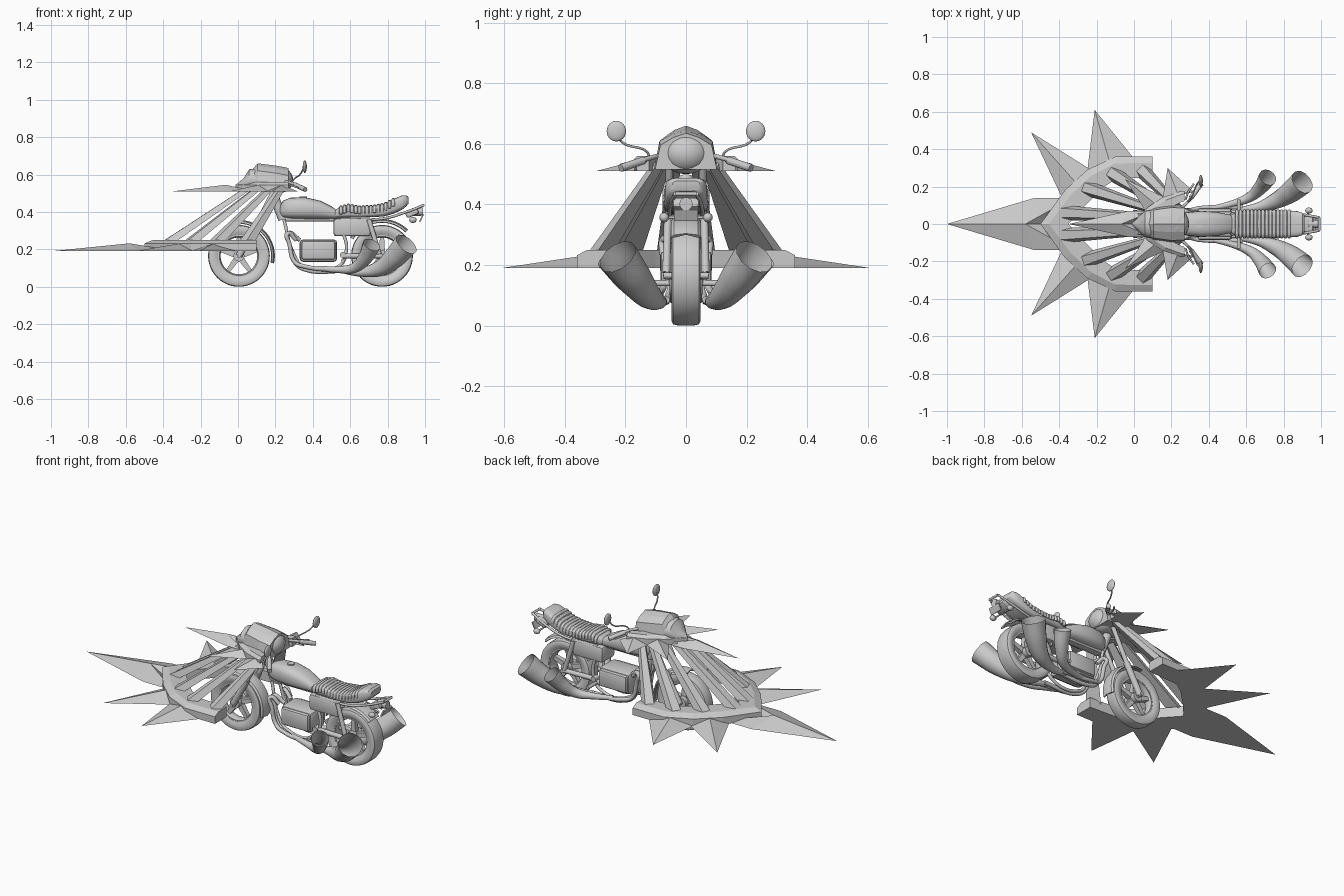
import bpy, bmesh, math
from mathutils import Vector, Matrix

C = bpy.context.scene.collection
FW, RW = Vector((0.005, 0, 0.165)), Vector((0.77, 0, 0.165))

def finish(name, bm, smooth=True):
    bmesh.ops.remove_doubles(bm, verts=bm.verts, dist=1e-5)
    bmesh.ops.recalc_face_normals(bm, faces=bm.faces)
    me = bpy.data.meshes.new(name)
    bm.to_mesh(me); bm.free()
    if smooth:
        me.shade_smooth()
        me.set_sharp_from_angle(angle=math.radians(35))
    ob = bpy.data.objects.new(name, me)
    C.objects.link(ob)
    return ob

def loft(name, rings, loop=False, smooth=True):
    bm = bmesh.new()
    vs = [[bm.verts.new(p) for p in r] for r in rings]
    n = len(vs[0])
    for a, b in zip(vs, vs[1:] + vs[:1] if loop else vs[1:]):
        for i in range(n):
            bm.faces.new((a[i], a[(i+1) % n], b[(i+1) % n], b[i]))
    if not loop:
        bm.faces.new(vs[0]); bm.faces.new(vs[-1])
    return finish(name, bm, smooth)

def arc(name, centre, prof, a0=0, a1=360, n=48):
    # revolve a closed (radius, y) profile about a wheel axle
    full = a1 - a0 == 360
    angs = [math.radians(a0 + (a1-a0)*i/n) for i in range(n if full else n+1)]
    return loft(name, [[centre + Vector((r*math.cos(t), y, r*math.sin(t))) for r, y in prof] for t in angs], full)

def body(name, secs, e=3, n=24):
    # rounded cross-sections (x, half width, bottom, top) along the bike
    rings = []
    for x, w, z0, z1 in secs:
        r = []
        for i in range(n):
            t = 2*math.pi*i/n
            c, s = math.cos(t), math.sin(t)
            f = lambda v: math.copysign(abs(v)**(2/e), v)
            r.append((x, w*f(c), (z0+z1)/2 + (z1-z0)/2*f(s)))
        rings.append(r)
    return loft(name, rings)

def tube(name, pts, r, curved=True, caps=True):
    rs = r if isinstance(r, (list, tuple)) else [r]*len(pts)
    cu = bpy.data.curves.new(name, 'CURVE')
    cu.dimensions, cu.bevel_depth, cu.bevel_resolution = '3D', 1.0, 4
    cu.use_fill_caps, cu.resolution_u = caps, 6
    sp = cu.splines.new('BEZIER' if curved else 'POLY')
    P = sp.bezier_points if curved else sp.points
    P.add(len(pts)-1)
    for q, p, k in zip(P, pts, rs):
        q.co = p if curved else (*p, 1)
        q.radius = k
        if curved:
            q.handle_left_type = q.handle_right_type = 'AUTO'
    ob = bpy.data.objects.new(name, cu)
    C.objects.link(ob)
    return ob

def box(name, c, s, bevel=0.0, rot=0.0):
    bm = bmesh.new()
    M = Matrix.Translation(c) @ Matrix.Rotation(rot, 4, 'Y') @ Matrix.Diagonal((*s, 1))
    bmesh.ops.create_cube(bm, size=1, matrix=M)
    if bevel:
        bmesh.ops.bevel(bm, geom=bm.edges[:], offset=bevel, segments=2, profile=0.5, affect='EDGES')
    return finish(name, bm)

def ball(name, c, s):
    bm = bmesh.new()
    bmesh.ops.create_uvsphere(bm, u_segments=20, v_segments=12, radius=1,
                              matrix=Matrix.Translation(c) @ Matrix.Diagonal((*s, 1)))
    return finish(name, bm)

# Wheels: tyre, rim, hub, brake disc, five broad spokes
for label, c, w in (("front", FW, 0.037), ("rear", RW, 0.048)):
    arc(label+"_tyre", c, [(0.112, -w*0.75), (0.13, -w*0.97), (0.15, -w), (0.161, -w*0.88), (0.165, -w*0.5),
                           (0.165, w*0.5), (0.161, w*0.88), (0.15, w), (0.13, w*0.97), (0.112, w*0.75)])
    k = w*0.72
    arc(label+"_rim", c, [(0.116, -k), (0.105, -k), (0.098, -k*0.4), (0.098, k*0.4), (0.105, k), (0.116, k)])
    tube(label+"_hub", [c+Vector((0, -0.04, 0)), c+Vector((0, 0.04, 0))], 0.03, False)
    tube(label+"_axle", [c+Vector((0, -0.075, 0)), c+Vector((0, 0.075, 0))], 0.01, False)
    for i in range(5):
        a = 2*math.pi*i/5 + math.pi/2
        u, v = Vector((math.cos(a), 0, math.sin(a))), Vector((-math.sin(a), 0, math.cos(a)))
        y = Vector((0, 0.014, 0))
        loft(label+"_spoke", [[c+u*r+v*h+y, c+u*r-v*h+y, c+u*r-v*h-y, c+u*r+v*h-y] for r, h in ((0.02, 0.016), (0.104, 0.011))])

# Fenders
def fender(name, c, r, w, a0, a1):
    arc(name, c, [(r-0.01, -w), (r, -w*0.8), (r+0.007, 0), (r, w*0.8), (r-0.01, w),
                  (r-0.013, w*0.8), (r+0.001, 0), (r-0.013, -w*0.8)], a0, a1, 24)
fender("front_fender", FW, 0.185, 0.043, -12, 100)
fender("rear_fender", RW, 0.19, 0.05, 45, 150)

# Tank, seat, side panels, engine
body("tank", [(0.225, 0.025, 0.385, 0.43), (0.24, 0.045, 0.37, 0.46), (0.28, 0.062, 0.365, 0.476), (0.36, 0.07, 0.362, 0.478),
              (0.44, 0.064, 0.362, 0.46), (0.5, 0.052, 0.362, 0.43), (0.535, 0.045, 0.365, 0.405)], 2.7)
tube("tank_cap", [(0.35, 0, 0.47), (0.35, 0, 0.483)], 0.02, False)
seat = [(0.515, 0.045, 0.37, 0.405), (0.54, 0.06, 0.37, 0.425), (0.59, 0.068, 0.37, 0.438), (0.65, 0.072, 0.37, 0.428),
        (0.72, 0.074, 0.372, 0.432), (0.78, 0.074, 0.376, 0.442), (0.83, 0.072, 0.39, 0.468), (0.875, 0.068, 0.41, 0.488),
        (0.9, 0.06, 0.43, 0.488), (0.912, 0.045, 0.445, 0.478)]
body("seat", seat, 4)
for i in range(15):
    x = 0.55 + 0.02*i
    a, b = next((a, b) for a, b in zip(seat, seat[1:]) if a[0] <= x <= b[0])
    z = a[3] + (b[3]-a[3])*(x-a[0])/(b[0]-a[0]) - 0.004
    tube("seat_rib", [(x, -0.069, z-0.035), (x, -0.064, z-0.008), (x, -0.03, z), (x, 0.03, z), (x, 0.064, z-0.008), (x, 0.069, z-0.035)], 0.009)
box("side_panels", (0.61, 0, 0.318), (0.2, 0.125, 0.095), 0.015)
box("engine", (0.43, 0, 0.193), (0.2, 0.14, 0.12), 0.018)
for s in (-1, 1):
    box("engine_cover", (0.43, s*0.065, 0.195), (0.18, 0.04, 0.1), 0.012)
    tube("engine_cap", [(0.56, s*0.04, 0.17), (0.56, s*0.075, 0.17)], 0.016, False)
box("backbone", (0.42, 0, 0.365), (0.36, 0.045, 0.03), 0.008)
tube("steering_head", [(0.24, 0, 0.36), (0.19, 0, 0.49)], 0.025, False)

for s in (-1, 1):
    P = lambda *pts: [(x, s*y, z) for x, y, z in pts]
    # Fork and frame
    tube("fork_lower", P((0.005, 0.055, 0.165), (0.1, 0.055, 0.335)), 0.018, False)
    tube("fork_upper", P((0.1, 0.055, 0.335), (0.2, 0.055, 0.53)), 0.013, False)
    tube("frame_cradle", P((0.245, 0.03, 0.36), (0.3, 0.045, 0.17), (0.345, 0.045, 0.11), (0.54, 0.045, 0.11), (0.58, 0.05, 0.2), (0.56, 0.05, 0.3)), 0.009)
    tube("swingarm", P((0.56, 0.055, 0.165), (0.77, 0.062, 0.165)), 0.014, False)
    tube("shock", P((0.755, 0.065, 0.175), (0.7, 0.06, 0.36)), 0.013, False)
    tube("seat_rail", P((0.55, 0.05, 0.362), (0.78, 0.055, 0.365), (0.9, 0.05, 0.4), (0.99, 0.035, 0.435)), 0.007)
    tube("foot_peg", P((0.56, 0.05, 0.14), (0.56, 0.13, 0.14)), 0.01, False)
    # Exhausts with flared open ends
    for k, y in enumerate((0.05, 0.075)):
        tube("header_pipe", P((0.33-k*0.02, y-0.02, 0.25), (0.265, y, 0.285), (0.275, y, 0.23), (0.305, y, 0.13), (0.35, y+0.01, 0.095+k*0.015), (0.58, y+0.015, 0.085)), 0.0115)
    tube("small_exhaust", P((0.42, 0.085, 0.1), (0.53, 0.11, 0.092), (0.62, 0.145, 0.1), (0.68, 0.2, 0.155), (0.715, 0.25, 0.225)),
         [0.012, 0.018, 0.027, 0.039, 0.049], caps=False)
    tube("large_exhaust", P((0.55, 0.075, 0.085), (0.66, 0.09, 0.078), (0.76, 0.125, 0.1), (0.84, 0.175, 0.16), (0.9, 0.225, 0.228)),
         [0.012, 0.024, 0.044, 0.06, 0.068], caps=False)
    # Handlebars and mirrors
    tube("handlebar", P((0.22, 0.0, 0.54), (0.24, 0.07, 0.56), (0.29, 0.12, 0.553), (0.36, 0.21, 0.522)), 0.008)
    tube("grip", P((0.305, 0.14, 0.545), (0.36, 0.215, 0.52)), 0.013, False)
    tube("lever", P((0.275, 0.13, 0.545), (0.29, 0.17, 0.54), (0.32, 0.215, 0.53)), 0.005)
    tube("mirror_stalk", P((0.285, 0.12, 0.555), (0.3, 0.13, 0.575), (0.335, 0.21, 0.605), (0.35, 0.228, 0.635)), 0.004)
    ball("mirror", (0.357, s*0.23, 0.642), (0.011, 0.032, 0.034))
    # Turn signals
    tube("signal_stem", P((0.93, 0.02, 0.357), (0.93, 0.07, 0.357)), 0.005, False)
    ball("turn_signal", (0.935, s*0.072, 0.357), (0.02, 0.016, 0.016))

# Tail
box("tail_unit", (0.93, 0, 0.395), (0.07, 0.09, 0.035), 0.01, -0.4)
tube("tail_light", [(0.93, 0, 0.4), (0.99, 0, 0.402)], 0.022, False)
box("number_plate", (0.98, 0, 0.365), (0.008, 0.08, 0.04), 0.0, 0.45)
tube("tail_bar", [(0.99, -0.035, 0.435), (0.99, 0.035, 0.435)], 0.007, False)

# Front fairing: pointed nose, faceted shell, round instrument dome
body("fairing_nose", [(-0.005, 0.005, 0.53, 0.55), (0.03, 0.045, 0.515, 0.58), (0.06, 0.07, 0.51, 0.628),
                      (0.16, 0.085, 0.51, 0.64), (0.24, 0.08, 0.51, 0.63)], 2)
ball("instrument_dome", (0.22, 0, 0.57), (0.075, 0.082, 0.07))
loft("fairing_shell", [[(x, -w*1.2, 0.515), (x, -w, z-0.04), (x, -w*0.5, z-0.014), (x, 0, z), (x, w*0.5, z-0.014), (x, w, z-0.04), (x, w*1.2, 0.515)]
                       for x, w, z in ((0.055, 0.05, 0.6), (0.105, 0.075, 0.66), (0.2, 0.088, 0.648), (0.27, 0.085, 0.635))], smooth=False)

# Spiked horseshoe plate, used large at the bottom and small at the top
def star(name, xb, z0, z1, f):
    outer = [(xb, .36), (-.1, .36), (-.25, .29), (-.37, .18), (-.5, 0)]
    inner = [(xb, .25), (-.1, .24), (-.17, .19), (-.26, .1), (-.35, 0)]
    zi = z0 + (z1-z0)*0.7
    for s in (-1, 1):
        T = lambda p, z: f(p[0], s*p[1], z)
        loft(name+"_ring", [[T(o, z0), T(o, zi), T((o[0]*.7+i[0]*.3, o[1]*.7+i[1]*.3), z1), T(i, z1), T(i, z0)]
                            for o, i in zip(outer, inner)], smooth=False)
        for tip, a, b, m in (((-.21, .61), (0, .35), (-.25, .28), (-.13, .33)), ((-.55, .49), (-.23, .29), (-.38, .13), (-.31, .22)),
                             ((-1, 0), (-.53, .14), (-.5, 0), (-.58, 0)), ((-.53, .14), (-.33, .14), (-.5, 0), (-.58, 0))):
            bm = bmesh.new()
            v = [bm.verts.new(T(p, z)) for p, z in ((tip, z0), (a, z0), (b, z0), (m, zi))]
            for q in ((0, 1, 2), (0, 1, 3), (1, 2, 3), (0, 2, 3)):
                bm.faces.new([v[i] for i in q])
            finish(name+"_spike", bm, False)

star("lower_plate", 0.1, 0.19, 0.25, lambda x, y, z: (x, y, z))
star("upper_plate", -0.075, 0.51, 0.56, lambda x, y, z: (0.18+(x+0.21)*0.67, y*0.49, z))

# Flat tapered struts between the two plates
for s in (-1, 1):
    for top, bot in (((0.23, .095), (0.03, .3)), ((0.17, .09), (-0.14, .285)), ((0.11, .075), (-0.28, .2)), ((0.06, .04), (-0.4, .06))):
        a, b = Vector((top[0], s*top[1], 0.53)), Vector((bot[0], s*bot[1], 0.22))
        d = (b-a).normalized()
        u = Vector((d.y, -d.x, 0)).normalized()
        n = d.cross(u)
        loft("strut", [[p+u*w+n*t, p+u*w*0.6-n*t, p-u*w*0.6-n*t, p-u*w+n*t] for p, w, t in ((a, 0.02, 0.012), (b, 0.042, 0.02))], smooth=False)
